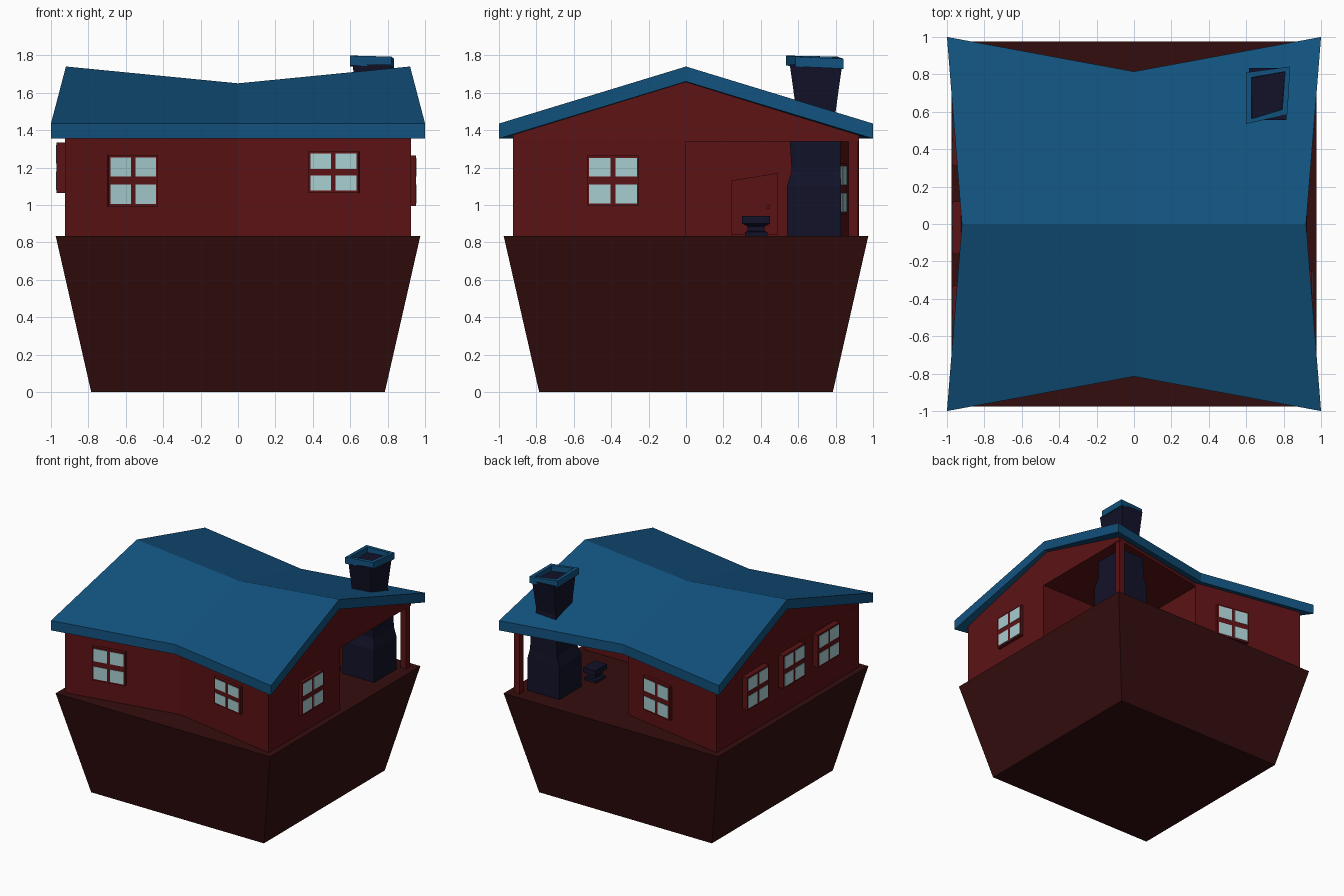
import bpy, bmesh
from mathutils import Vector, Matrix

if "Cube" in bpy.data.objects:
    bpy.data.objects.remove(bpy.data.objects["Cube"])


def material(name, rgb):
    m = bpy.data.materials.new(name)
    m.diffuse_color = (*rgb, 1)
    m.use_nodes = True
    m.node_tree.nodes["Principled BSDF"].inputs["Base Color"].default_value = m.diffuse_color
    return m


ROOF = material("roof_blue", (0.006, 0.085, 0.21))
WALL = material("wall_red", (0.105, 0.006, 0.007))
BASE = material("base_brown", (0.034, 0.0042, 0.0042))
NAVY = material("dark_navy", (0.006, 0.006, 0.022))
GLASS = material("pale_glass", (0.39, 0.61, 0.63))


def finish(bm, name, mat):
    bmesh.ops.recalc_face_normals(bm, faces=bm.faces)
    me = bpy.data.meshes.new(name)
    bm.to_mesh(me)
    bm.free()
    ob = bpy.data.objects.new(name, me)
    me.materials.append(mat)
    bpy.context.collection.objects.link(ob)
    return ob


def loft(name, rings, mat, caps=True):
    """Skin a stack of equally long point rings."""
    bm = bmesh.new()
    vs = [[bm.verts.new(p) for p in r] for r in rings]
    n = len(vs[0])
    for a, b in zip(vs, vs[1:]):
        for i in range(n):
            bm.faces.new((a[i], a[(i + 1) % n], b[(i + 1) % n], b[i]))
    if caps:
        bm.faces.new(vs[0])
        bm.faces.new(vs[-1])
    return finish(bm, name, mat)


def rect(z, x0, x1, y0, y1):
    return [(x0, y0, z), (x1, y0, z), (x1, y1, z), (x0, y1, z)]


def slab(name, top, bottom, mat):
    """3x3 grid slab; top and bottom give the point for signs i, j."""
    bm = bmesh.new()
    s = (-1, 0, 1)
    T = {(i, j): bm.verts.new(top(i, j)) for i in s for j in s}
    B = {(i, j): bm.verts.new(bottom(i, j)) for i in s for j in s}
    for i in (-1, 0):
        for j in (-1, 0):
            for V in (T, B):
                bm.faces.new((V[i, j], V[i + 1, j], V[i + 1, j + 1], V[i, j + 1]))
    rim = [(-1, -1), (0, -1), (1, -1), (1, 0), (1, 1), (0, 1), (-1, 1), (-1, 0)]
    for a, b in zip(rim, rim[1:] + rim[:1]):
        bm.faces.new((T[a], T[b], B[b], B[a]))
    return finish(bm, name, mat)


def box(name, mat, size, frame=Matrix(), offset=(0, 0, 0)):
    bm = bmesh.new()
    bmesh.ops.create_cube(bm, size=1)
    for v in bm.verts:
        v.co = frame @ Vector(v.co[k] * size[k] + offset[k] for k in range(3))
    return finish(bm, name, mat)


def window(name, pos, normal, w, h, depth):
    """Framed four-pane window standing proud of the wall at pos."""
    n = Vector(normal).normalized()
    u = n.cross(Vector((0, 0, 1)))
    f = Matrix.Translation(pos) @ Matrix((u, n, (0, 0, 1))).transposed().to_4x4()
    box(name + "_frame", WALL, (w, depth + 0.04, h), f, (0, depth / 2 - 0.02, 0))
    for i in (-1, 1):
        for k in (-1, 1):
            box(name + "_pane", GLASS, (w * 0.41, 0.006, h * 0.37), f,
                (i * w * 0.25, depth, k * h * 0.265))


# flared base
loft("base", [rect(0, -.785, .785, -.785, .785),
              rect(.835, -.975, .975, -.975, .975)], BASE)

# walls with an open porch at the back right corner
plan = [(-.925, -.925), (0, -.75), (.925, -.925), (.925, 0), (0, 0), (0, .75), (-.925, .925)]
loft("walls", [[(x, y, z) for x, y in plan] for z in (.83, 1.345)], WALL)


def wall_y(i, j):
    return j * (.925 if i else .75)


# gable storey, closing the porch from above
slab("gables",
     lambda i, j: (i * (.925 if j else .885), wall_y(i, j), 1.41 if j else (1.69 if i else 1.6)),
     lambda i, j: (i * .925, wall_y(i, j), 1.34), WALL)


# sagging roof, pinched at ridge ends and eave middles
def roof_point(drop):
    def point(i, j):
        return (i * (1 if j else .92), j * (1 if i else .815),
                (1.435 if j else (1.74 if i else 1.65)) - drop)
    return point


slab("roof", roof_point(0), roof_point(.08), ROOF)

# porch post, door and knob
box("porch_post", WALL, (.05, .05, .53), offset=(.895, .895, 1.09))
door = [(.24, .84), (.49, .84), (.49, 1.17), (.24, 1.13)]
loft("door", [[(x, y, z) for y, z in door] for x in (-.01, .015)], WALL)
box("door_knob", WALL, (.02, .02, .02), offset=(.022, .44, .99))

# windows: front, back, right and three on the left
slope = .175 / .925
for label, x, z, w, h, side in (("front_left_window", -.565, 1.13, .27, .275, -1),
                                ("front_right_window", .515, 1.175, .275, .22, -1),
                                ("back_window", -.32, 1.085, .28, .275, 1)):
    sx = 1 if x > 0 else -1
    window(label, (x, side * (.75 + slope * abs(x)), z), (-sx * slope, side, 0), w, h, .025)
window("right_window", (.925, -.39, 1.13), (1, 0, 0), .28, .27, .027)
for k, y in enumerate((.45, -.02, -.47)):
    window(f"left_window_{k + 1}", (-.925, y, 1.2), (-1, 0, 0), .28, .27, .045)

# chimney stack, bulging below and flaring above the roof
loft("chimney", [rect(.83, .57, .86, .54, .83), rect(1.1, .57, .86, .54, .83),
                 rect(1.18, .595, .84, .565, .825), rect(1.34, .6, .83, .555, .825),
                 rect(1.5, .625, .8, .59, .80), rect(1.75, .615, .815, .555, .835)], NAVY)


# hollow, slightly skewed chimney cap
def cap_ring(z, d):
    return [(.6 + d, .535 + d, z + .005), (.82 - d, .585 + d, z),
            (.835 - d, .842 - d, z - .012), (.6 + d, .81 - d, z)]


loft("chimney_cap", [cap_ring(1.74, .03), cap_ring(1.74, 0),
                     cap_ring(1.793, 0), cap_ring(1.793, .027), cap_ring(1.74, .03)],
     ROOF, caps=False)

# anvil on the porch
loft("anvil", [rect(z, .565 - hx, .565 + hx, .375 - hy, .375 + hy)
               for z, hx, hy in ((.83, .055, .06), (.855, .055, .06), (.86, .035, .045),
                                 (.885, .035, .045), (.9, .055, .075), (.942, .055, .075))], NAVY)
